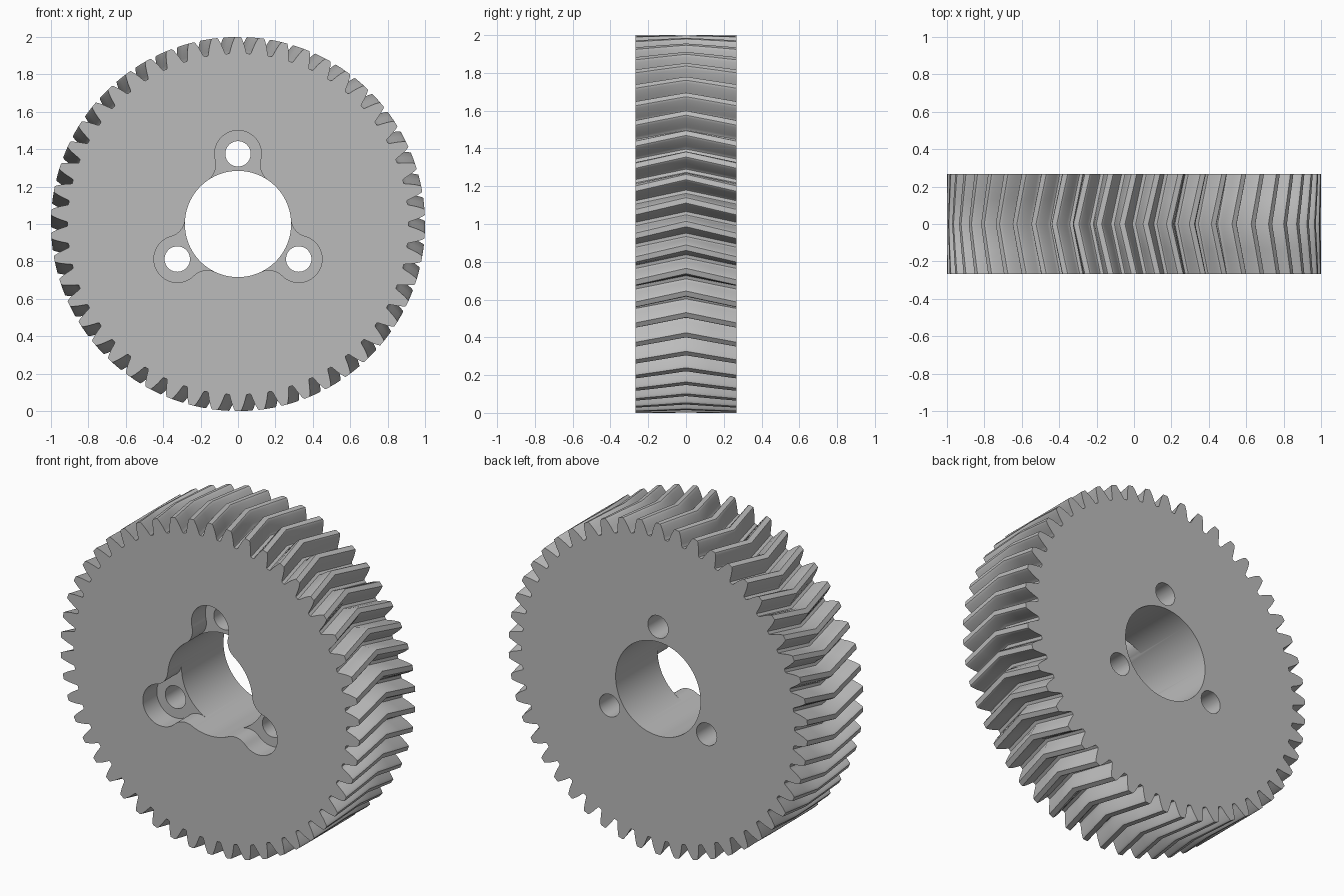
import bpy, bmesh
from math import sin, cos, pi, atan2, sqrt

if "Cube" in bpy.data.objects:
    bpy.data.objects.remove(bpy.data.objects["Cube"])

TEETH, HALF_WIDTH = 50, 0.267
BORE, BOLT_CIRCLE, BOLT, EAR, FILLET = 0.284, 0.375, 0.068, 0.125, 0.1
POCKET_DEPTH = 0.133
PITCH = 2 * pi / TEETH

steel = bpy.data.materials.new("steel grey")
steel.use_nodes = True
steel.diffuse_color = (0.5, 0.5, 0.5, 1)
steel.node_tree.nodes["Principled BSDF"].inputs["Base Color"].default_value = steel.diffuse_color


def loft(name, layers):
    """Closed solid through equal-length outlines of (x, y, z) points."""
    bm = bmesh.new()
    rings = [[bm.verts.new(p) for p in layer] for layer in layers]
    n = len(rings[0])
    for a, b in zip(rings, rings[1:]):
        for i in range(n):
            j = (i + 1) % n
            bm.faces.new((a[i], a[j], b[j], b[i]))
    bm.faces.new(rings[0][::-1])
    bm.faces.new(rings[-1])
    bmesh.ops.recalc_face_normals(bm, faces=bm.faces)
    mesh = bpy.data.meshes.new(name)
    bm.to_mesh(mesh)
    bm.free()
    mesh.materials.append(steel)
    obj = bpy.data.objects.new(name, mesh)
    bpy.context.collection.objects.link(obj)
    return obj


def prism(name, outline, y0, y1):
    return loft(name, [[(x, y, z + 1) for x, z in outline] for y in (y0, y1)])


def arc(cx, cz, r, a0, a1, steps):
    return [(cx + r * cos(a0 + (a1 - a0) * i / steps),
             cz + r * sin(a0 + (a1 - a0) * i / steps)) for i in range(steps + 1)]


def circle(cx, cz, r, steps):
    return arc(cx, cz, r, 0, 2 * pi, steps)[:-1]


# Tooth flank: radius and half-width angle, from root to tip
flank = [(0.912, 0.053), (0.917, 0.0485), (0.93, 0.044), (0.95, 0.0375),
         (0.97, 0.030), (0.988, 0.0222), (0.997, 0.0175), (1.0, 0.0145)]
tooth = [(r, -a) for r, a in flank] + [(r, a) for r, a in reversed(flank)]


def gear_layer(t):
    """Tooth outline; t runs from -1 (front) to 1 (back), twisted most at 0."""
    twist = pi / 2 + (1 - abs(t)) * PITCH / 2
    return [(r * cos(a + k * PITCH + twist), t * HALF_WIDTH,
             1 + r * sin(a + k * PITCH + twist))
            for k in range(TEETH) for r, a in tooth]


gear = loft("herringbone_gear", [gear_layer(t) for t in (-1, -0.5, 0, 0.5, 1)])

# Outline of the bolt pocket: three round ears blended into the bore
fz = ((BORE + FILLET) ** 2 - (EAR + FILLET) ** 2 + BOLT_CIRCLE ** 2) / (2 * BOLT_CIRCLE)
fx = sqrt((BORE + FILLET) ** 2 - fz ** 2)
to_bore = atan2(-fz, -fx)
to_ear = atan2(BOLT_CIRCLE - fz, -fx)
ear_end = to_ear - pi
right = arc(fx, fz, FILLET, to_bore + 2 * pi, to_ear, 10)
top = arc(0, BOLT_CIRCLE, EAR, ear_end, pi - ear_end, 32)
left = [(-x, z) for x, z in reversed(right)]
lobe = right + top[1:-1] + left
pocket = []
for k in range(3):
    c, s = cos(k * 2 * pi / 3), sin(k * 2 * pi / 3)
    pocket += [(x * c - z * s, x * s + z * c) for x, z in lobe]

# Cutters: bore, pocket and three bolt holes
cutters = [prism("bore_cutter", circle(0, 0, BORE, 96), -0.4, 0.4),
           prism("pocket_cutter", pocket, -0.4, POCKET_DEPTH - HALF_WIDTH)]
for k in range(3):
    a = pi / 2 + k * 2 * pi / 3
    hole = circle(BOLT_CIRCLE * cos(a), BOLT_CIRCLE * sin(a), BOLT, 40)
    cutters.append(prism("bolt_hole_cutter", hole, -0.4, 0.4))

bpy.ops.object.select_all(action='DESELECT')
bpy.context.view_layer.objects.active = gear
gear.select_set(True)
for cutter in cutters:
    cut = gear.modifiers.new("cut", 'BOOLEAN')
    cut.operation = 'DIFFERENCE'
    cut.solver = 'EXACT'
    cut.object = cutter
    bpy.ops.object.modifier_apply(modifier=cut.name)
    bpy.data.objects.remove(cutter)

bpy.ops.object.shade_smooth_by_angle(angle=pi / 6)
